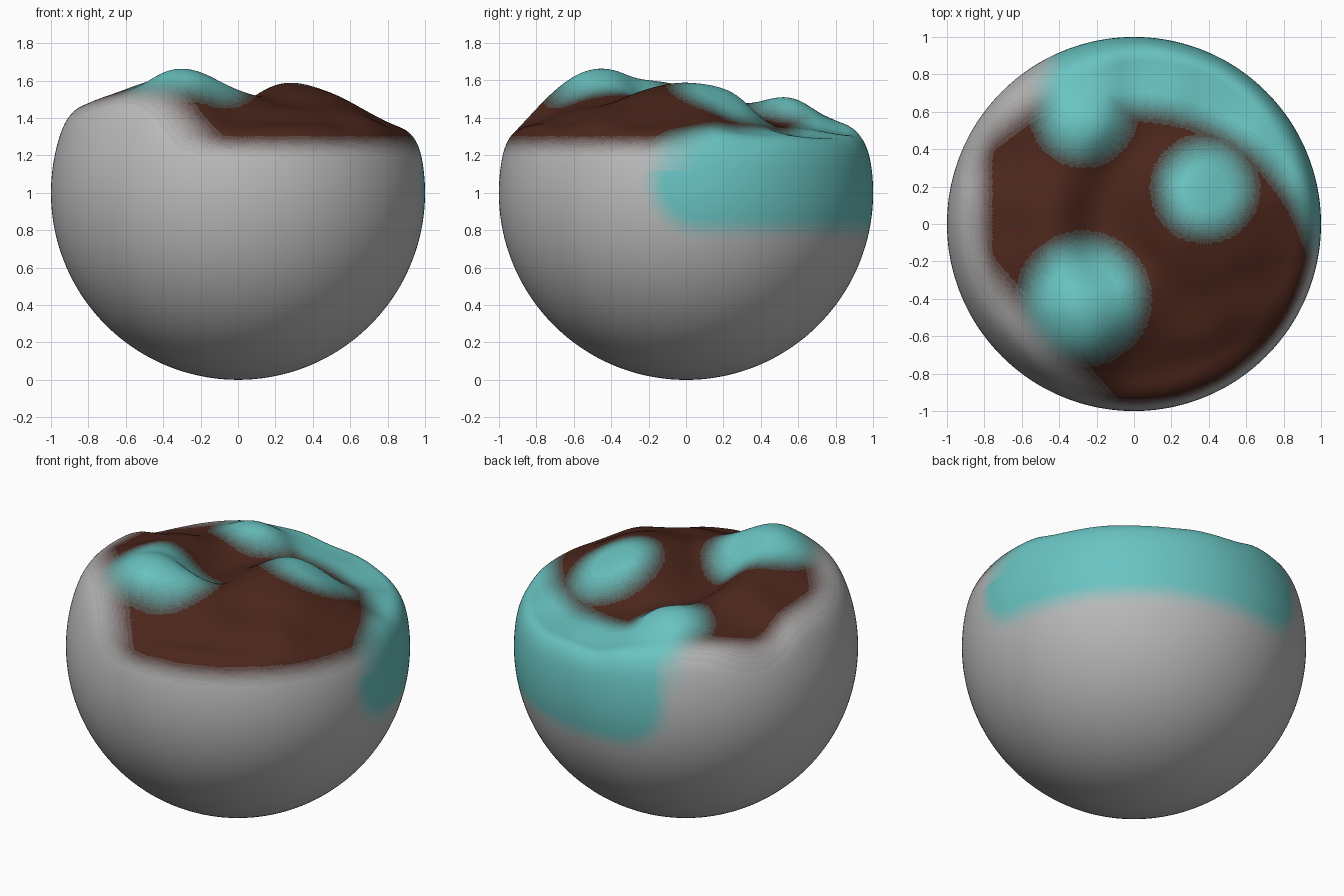
import bpy, bmesh, math

if "Cube" in bpy.data.objects:
    bpy.data.objects.remove(bpy.data.objects["Cube"])

# Sculpted top: height samples (x, y, z) read across the cut surface
SAMPLES = [
    # ridge on the left, from front bump to back bump
    (-.30, -.48, 1.66), (-.40, -.20, 1.60), (-.42, .05, 1.565), (-.38, .30, 1.48), (-.26, .54, 1.51),
    # left plateau
    (-.60, -.30, 1.55), (-.62, .05, 1.51), (-.60, .38, 1.42), (-.82, 0, 1.48), (-.80, -.35, 1.49),
    (-.55, .68, 1.41), (-.80, .42, 1.39),
    # valley
    (-.20, .05, 1.41), (-.12, -.15, 1.45), (-.05, .30, 1.40), (0, .08, 1.46),
    # front bump flanks and front rim
    (-.15, -.45, 1.625), (.02, -.42, 1.54), (-.32, -.72, 1.545), (-.55, -.62, 1.54),
    (0, -.66, 1.45), (0, -.88, 1.35), (-.32, -.90, 1.38),
    # middle bump
    (.29, .02, 1.59), (.13, .07, 1.54), (.25, .20, 1.56), (.42, .22, 1.50), (.35, -.20, 1.55), (.50, 0, 1.53),
    # right and front right slope
    (.70, 0, 1.43), (.90, 0, 1.34), (.62, .32, 1.37), (.82, .42, 1.30),
    (.30, -.50, 1.46), (.60, -.40, 1.44), (.32, -.85, 1.36), (.65, -.68, 1.34), (.85, -.38, 1.34),
    # back
    (.20, .45, 1.37), (.08, .62, 1.35), (.45, .52, 1.32), (.52, .76, 1.29), (.10, .86, 1.31), (-.25, .82, 1.38),
]
SIGMA = .13


def blend(x, y, values):
    total = weight = 0
    for (px, py, _), v in zip(SAMPLES, values):
        w = math.exp(-((x - px) ** 2 + (y - py) ** 2) / (2 * SIGMA ** 2)) + 1e-9
        total += w * v
        weight += w
    return total / weight


# Refine the weights so the smooth surface passes close to the samples
weights = [p[2] for p in SAMPLES]
for _ in range(5):
    fit = [blend(p[0], p[1], weights) for p in SAMPLES]
    weights = [w + .8 * (p[2] - f) for w, p, f in zip(weights, SAMPLES, fit)]


def smooth_min(a, b, k=.17):
    h = max(k - abs(a - b), 0) / k
    return min(a, b) - h * h * k / 4


def step(d, width):
    t = min(max(d / width + .5, 0), 1)
    return t * t * (3 - 2 * t)


# Colours
GREY, BROWN, TEAL = (.5, .5, .5), (.07, .019, .011), (.14, .55, .535)


def mix(a, b, t):
    return tuple(p + (q - p) * t for p, q in zip(a, b))


def brown_amount(x, y, z):
    return (step(z - 1.25, .14) * step(x + .83, .2)
            * step(.75 * x + .66 * y + .77, .24) * step(.58 * x - .81 * y + .84, .24))


def teal_amount(x, y, z):
    # round spots on the bumps
    back = math.hypot(x + .27, y - min(max(y, .59), .75))
    spots = [(.285, math.hypot(x + .27, y + .40)), (.215, math.hypot(x - .38, y - .19)), (.21, back)]
    t = max(step(r - d, .22) for r, d in spots) if z > 1.15 else 0
    # belt round the back right, with rounded ends
    a = math.degrees(math.atan2(y, x))
    inner = .62 + .31 * (max(90 - a, 0) / 90) ** 2
    belt = step(.27 - math.hypot(math.radians(max(a - 102, 5 - a, 0)), max(1.07 - z, 0)), .16)
    if z > 1.12:
        belt *= step(math.hypot(x, y) - inner, .2)
    return max(t, belt)


# Ball with its top carved to the height field
bm = bmesh.new()
bmesh.ops.create_icosphere(bm, subdivisions=7, radius=1)
for v in bm.verts:
    v.co.z += 1
    if v.co.z > 1.1:
        v.co.z = smooth_min(v.co.z, blend(v.co.x, v.co.y, weights))

# Soft painted patches, as graded face colours
mesh = bpy.data.meshes.new("carved_ball")
slots = {}
LEVELS = 10
for f in bm.faces:
    c = f.calc_center_median()
    key = (round(brown_amount(*c) * LEVELS), round(teal_amount(*c) * LEVELS))
    if key not in slots:
        mat = bpy.data.materials.new("paint_%d_%d" % key)
        colour = mix(mix(GREY, BROWN, key[0] / LEVELS), TEAL, key[1] / LEVELS)
        mat.diffuse_color = (*colour, 1)
        mat.use_nodes = True
        mat.node_tree.nodes["Principled BSDF"].inputs["Base Color"].default_value = mat.diffuse_color
        mesh.materials.append(mat)
        slots[key] = len(slots)
    f.material_index = slots[key]
    f.smooth = True
bm.to_mesh(mesh)
bm.free()
ball = bpy.data.objects.new("carved_ball", mesh)
bpy.context.collection.objects.link(ball)
